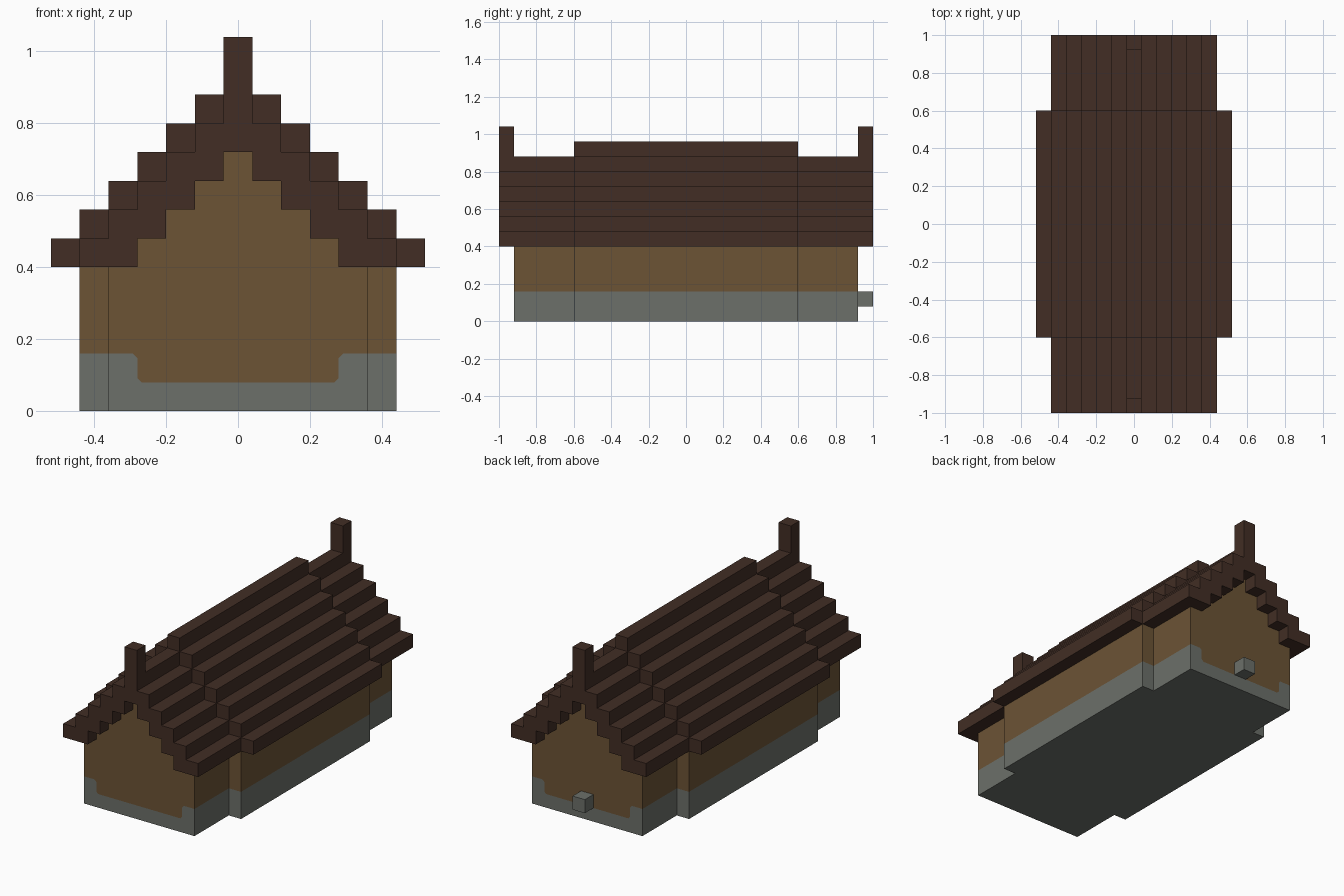
import bpy
import bmesh

U = 0.08       # one block
EAVE = 0.40    # underside of the eaves

cube = bpy.data.objects.get("Cube")
if cube:
    bpy.data.objects.remove(cube, do_unlink=True)


def material(name, rgb):
    mat = bpy.data.materials.new(name)
    mat.use_nodes = True
    mat.diffuse_color = (*rgb, 1)
    bsdf = next(n for n in mat.node_tree.nodes if n.type == 'BSDF_PRINCIPLED')
    bsdf.inputs["Base Color"].default_value = (*rgb, 1)
    return mat


ROOF = material("dark brown wood", (0.054, 0.027, 0.018))
WALL = material("tan wood", (0.150, 0.087, 0.036))
STONE = material("grey stone", (0.150, 0.162, 0.144))


def extrude(name, profile, y0, y1, mat):
    """Extrude an (x, z) outline from y0 to y1."""
    bm = bmesh.new()
    face = bm.faces.new([bm.verts.new((x, y0, z)) for x, z in profile])
    new = bmesh.ops.extrude_face_region(bm, geom=[face])["geom"]
    verts = [v for v in new if isinstance(v, bmesh.types.BMVert)]
    bmesh.ops.translate(bm, verts=verts, vec=(0, y1 - y0, 0))
    bmesh.ops.recalc_face_normals(bm, faces=bm.faces)
    mesh = bpy.data.meshes.new(name)
    bm.to_mesh(mesh)
    bm.free()
    mesh.materials.append(mat)
    obj = bpy.data.objects.new(name, mesh)
    bpy.context.collection.objects.link(obj)
    return obj


def box(name, half, z0, z1, y0, y1, mat):
    extrude(name, [(-half, z0), (half, z0), (half, z1), (-half, z1)], y0, y1, mat)


def stairs(cols, height):
    """Stepped line from left to right over columns -cols..cols."""
    line = []
    for k in range(-cols, cols + 1):
        for x in ((k - 0.5) * U, (k + 0.5) * U):
            p = (round(x, 4), round(height(abs(k)), 4))
            if not line or line[-1] != p:
                line.append(p)
    return line


def top(n):
    return lambda k: EAVE + U * (n - k + 1)


def underside(n):
    return lambda k: EAVE + U * max(0, n - k - 1)


def roof_profile(n):
    return stairs(n, top(n)) + stairs(n, underside(n))[::-1]


# Wide middle section
MID, END, TIP = 0.60, 0.92, 1.0
box("middle_foundation", 5.5 * U, 0, 2 * U, -MID, MID, STONE)
extrude("middle_wall",
        stairs(5, underside(6)) + [(5.5 * U, 2 * U), (-5.5 * U, 2 * U)],
        -MID, MID, WALL)
extrude("middle_roof", roof_profile(6), -MID, MID, ROOF)

# Boundary between stone and wood on the gable ends, with softened corners
half, notch, c = 4.5 * U, 3.5 * U, 0.012
right = [(half, 2 * U), (notch + c, 2 * U), (notch, 2 * U - c),
         (notch, U + c), (notch - c, U)]
seam = right + [(-x, z) for x, z in reversed(right)]

# Narrower front and back sections
for side, s in (("front", -1), ("back", 1)):
    extrude(side + "_foundation", seam + [(-half, 0), (half, 0)],
            s * MID, s * END, STONE)
    extrude(side + "_gable_wall", stairs(4, underside(5)) + seam,
            s * MID, s * END, WALL)
    extrude(side + "_roof", roof_profile(5), s * MID, s * TIP, ROOF)
    box(side + "_ridge_post", U / 2, 0.88, 1.04, s * END, s * TIP, ROOF)

# Stone doorstep block on the back
box("back_step", U / 2, U, 2 * U, END, TIP, STONE)
